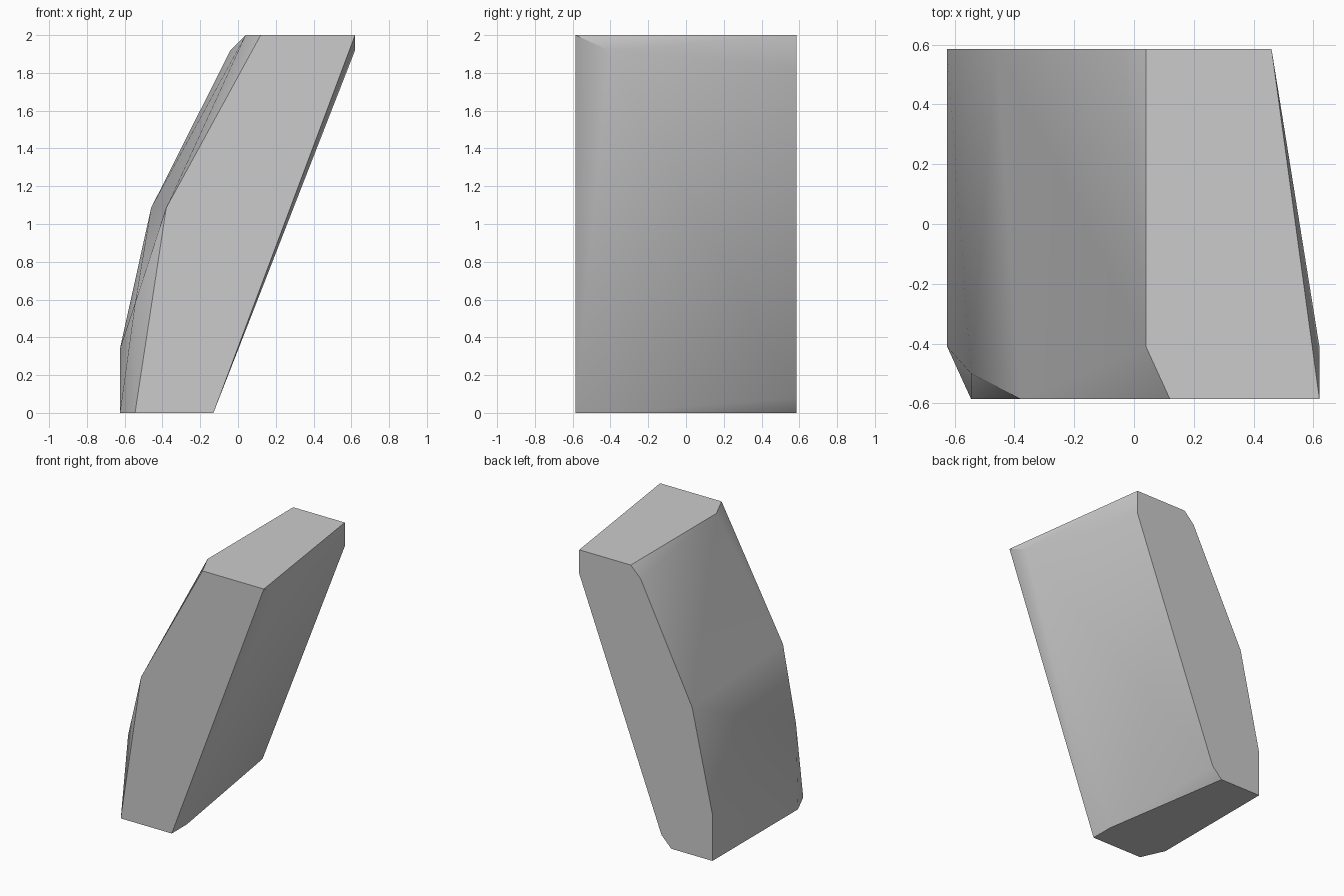
import bpy
import bmesh
import math

# Remove the default cube
default_cube = bpy.data.objects.get("Cube")
if default_cube:
    bpy.data.objects.remove(default_cube, do_unlink=True)


def make_material(name, color):
    """One flat colour, shown in viewport and render."""
    material = bpy.data.materials.new(name)
    material.use_nodes = True
    material.diffuse_color = color
    shader = material.node_tree.nodes["Principled BSDF"]
    shader.inputs["Base Color"].default_value = color
    return material


def add_profile(mesh, profile, depth):
    """Place an (x, z) outline at one depth along y."""
    for x, z in profile:
        mesh.verts.new((x, depth, z))


def add_hull_object(name, mesh, material, smooth_angle):
    """Wrap the points in a convex skin and shade it by angle."""
    hull = bmesh.ops.convex_hull(mesh, input=mesh.verts[:])
    unused = [item for item in hull["geom_interior"] + hull["geom_unused"]
              if isinstance(item, bmesh.types.BMVert)]
    bmesh.ops.delete(mesh, geom=list(set(unused)), context="VERTS")
    # Merge triangles lying in one plane
    bmesh.ops.dissolve_limit(mesh, angle_limit=math.radians(0.5),
                             verts=mesh.verts[:], edges=mesh.edges[:])
    bmesh.ops.recalc_face_normals(mesh, faces=mesh.faces[:])
    data = bpy.data.meshes.new(name)
    mesh.to_mesh(data)
    mesh.free()
    data.materials.append(material)
    slab = bpy.data.objects.new(name, data)
    bpy.context.collection.objects.link(slab)
    bpy.ops.object.select_all(action="DESELECT")
    slab.select_set(True)
    bpy.context.view_layer.objects.active = slab
    bpy.ops.object.shade_smooth_by_angle(angle=smooth_angle)
    return slab


half_depth = 0.585
corner_depth = -0.41
top = 2.0

# Front end: a plain leaning outline
front_profile = [(-0.545, 0), (-0.13, 0), (0.62, top), (0.12, top), (-0.38, 1.085)]

# Back end: wider, with trimmed corners
back_profile = [(-0.625, 0), (-0.29, 0), (-0.21, 0.08), (0.46, 1.825), (0.46, top),
                (0.04, top), (-0.04, 1.92), (-0.46, 1.085), (-0.625, 0.34)]

# Corners where the front edges are trimmed away
corner_profile = [(-0.625, 0), (-0.13, 0), (0.62, 1.92), (0.04, top)]

stone = bmesh.new()
add_profile(stone, front_profile, -half_depth)
add_profile(stone, back_profile, half_depth)
add_profile(stone, corner_profile, corner_depth)
add_profile(stone, [(-0.545, 0.58)], -0.5)

stone_gray = make_material("stone gray", (0.6, 0.6, 0.6, 1))
add_hull_object("leaning_block", stone, stone_gray, math.radians(30))
